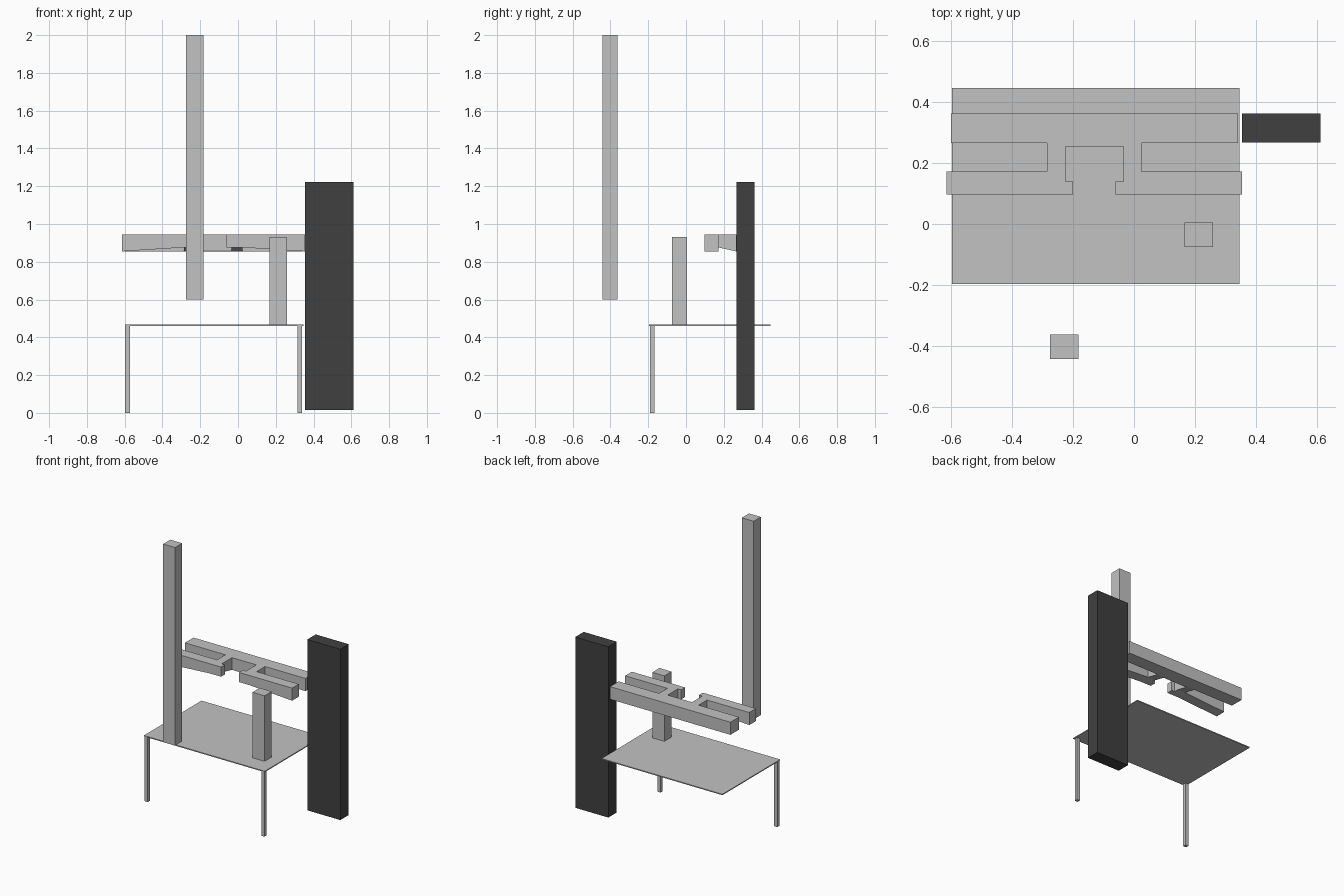
import bpy
import bmesh

cube = bpy.data.objects.get("Cube")
if cube:
    bpy.data.objects.remove(cube, do_unlink=True)


def material(name, value):
    mat = bpy.data.materials.new(name)
    mat.use_nodes = True
    colour = (value, value, value, 1)
    mat.diffuse_color = colour
    mat.node_tree.nodes["Principled BSDF"].inputs["Base Color"].default_value = colour
    return mat


light_grey = material("light_grey", 0.54)
charcoal = material("charcoal", 0.051)


def add_object(name, bm, mat):
    bmesh.ops.recalc_face_normals(bm, faces=bm.faces)
    mesh = bpy.data.meshes.new(name)
    bm.to_mesh(mesh)
    bm.free()
    mesh.materials.append(mat)
    obj = bpy.data.objects.new(name, mesh)
    bpy.context.collection.objects.link(obj)
    return obj


def box(name, x, y, z, mat=light_grey):
    """Box spanning the given (low, high) ranges."""
    bm = bmesh.new()
    bmesh.ops.create_cube(bm, size=1)
    for v in bm.verts:
        v.co = [r[0] if c < 0 else r[1] for c, r in zip(v.co, (x, y, z))]
    return add_object(name, bm, mat)


# Table with two front legs
box("table_top", (-0.598, 0.347), (-0.197, 0.447), (0.46, 0.467))
box("right_leg", (-0.597, -0.573), (-0.19, -0.167), (0, 0.46))
box("left_leg", (0.315, 0.339), (-0.19, -0.167), (0, 0.46))

# Upright blocks
box("short_post", (0.166, 0.26), (-0.075, 0.005), (0.467, 0.93))
box("tall_post", (-0.275, -0.182), (-0.443, -0.363), (0.6, 2))
box("side_panel", (0.354, 0.612), (0.268, 0.362), (0.015, 1.222), charcoal)

# Bracket: half of the plan laid out as filled cells, mirrored about its middle
MIDDLE, TOP, LOW, RAISED = -0.13, 0.944, 0.855, 0.876
xs = [0, 0.07, 0.095, 0.155, 0.485]
ys = [0.097, 0.14, 0.172, 0.255, 0.266, 0.362]
plan = ["0111", "0011", "0010", "1110", "1111"]


def underside(x, y):
    """Front arms taper outward; the neck slopes down to the rear beam."""
    inward = min(1, (xs[4] - x) / (xs[4] - xs[3]))
    forward = min(1, max(0, (ys[4] - y) / (ys[4] - ys[2])))
    return LOW + (RAISED - LOW) * inward * forward


bm = bmesh.new()
for j, row in enumerate(plan):
    for i, filled in enumerate(row):
        if filled == "1":
            corners = [(i, j), (i + 1, j), (i + 1, j + 1), (i, j + 1)]
            bm.faces.new([bm.verts.new((xs[a], ys[b], TOP)) for a, b in corners])
bmesh.ops.remove_doubles(bm, verts=bm.verts, dist=0.0001)
extruded = bmesh.ops.extrude_face_region(bm, geom=bm.faces[:], use_keep_orig=True)
for v in extruded["geom"]:
    if isinstance(v, bmesh.types.BMVert):
        v.co.z = underside(v.co.x, v.co.y)
for v in bm.verts:
    # The rear beam is slightly shorter than the front arms
    if v.co.x > 0.4 and v.co.y > 0.2:
        v.co.x = 0.471
# Leave the mirror plane open
bmesh.ops.delete(bm, geom=[f for f in bm.faces if all(v.co.x < 0.001 for v in f.verts)],
                 context="FACES")
bmesh.ops.dissolve_limit(bm, angle_limit=0.001, verts=bm.verts, edges=bm.edges)
bracket = add_object("bracket", bm, light_grey)
bracket.location.x = MIDDLE
mirror = bracket.modifiers.new("mirror", "MIRROR")
mirror.use_clip = True
